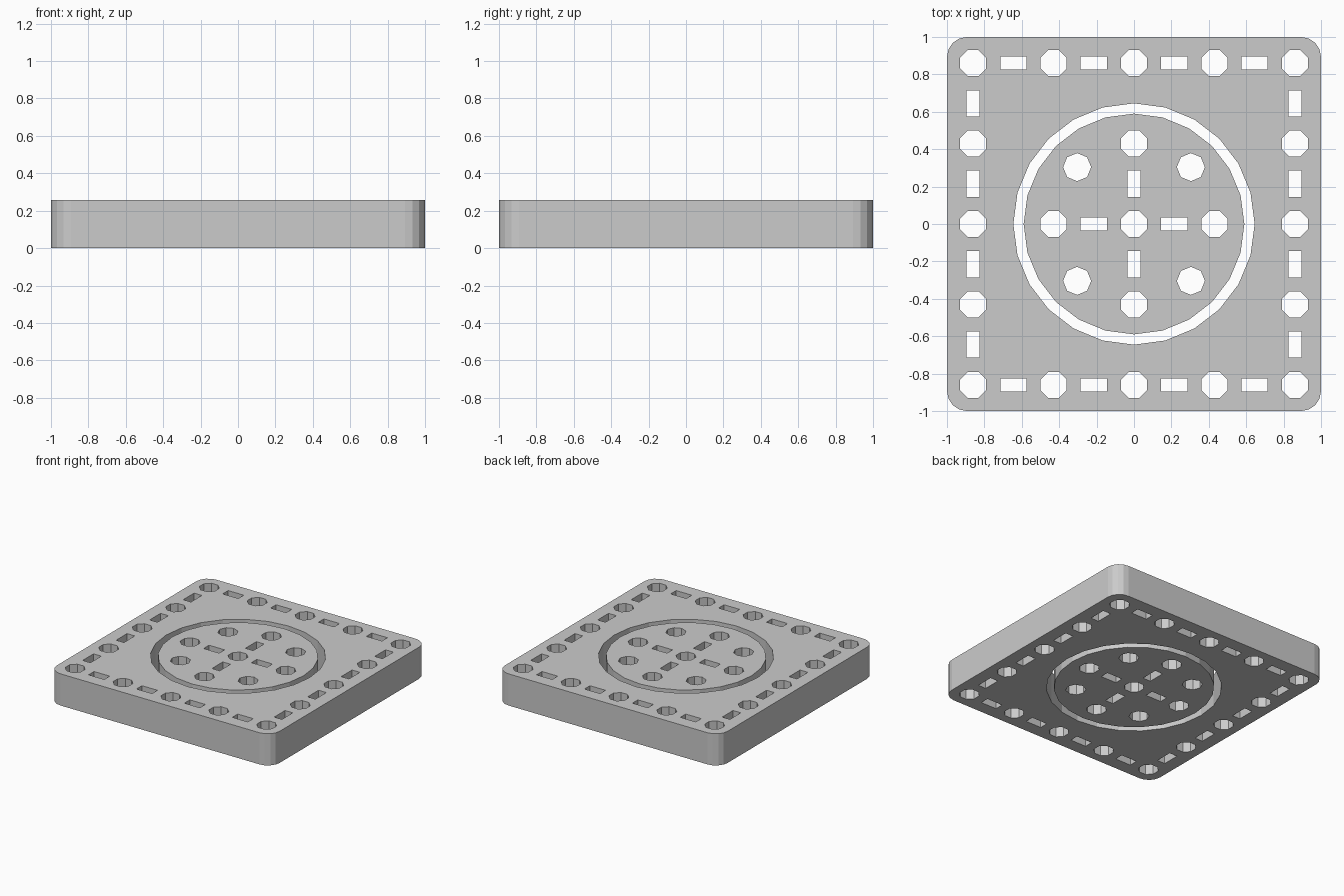
import bpy
import bmesh
from math import cos, sin, pi, radians

cube = bpy.data.objects.get("Cube")
if cube:
    bpy.data.objects.remove(cube, do_unlink=True)

HEIGHT = 0.257
PITCH = 0.43             # spacing between neighbouring round holes
HOLE_R = 0.075
SLOT = (0.14, 0.07)      # slot length and width


def polygon(cx, cy, r, sides, turn=0.0):
    return [(cx + r * cos(turn + 2 * pi * i / sides),
             cy + r * sin(turn + 2 * pi * i / sides)) for i in range(sides)]


def octagon(x, y, turn=pi / 8):
    return polygon(x, y, HOLE_R, 8, turn)


def slot(x, y, vertical=False):
    w, h = reversed(SLOT) if vertical else SLOT
    return [(x + sx * w / 2, y + sy * h / 2)
            for sx, sy in ((-1, -1), (1, -1), (1, 1), (-1, 1))]


def rounded_square(half, r, steps):
    pts = []
    for quarter, (sx, sy) in enumerate(((1, 1), (-1, 1), (-1, -1), (1, -1))):
        for i in range(steps + 1):
            a = (quarter + i / steps) * pi / 2
            pts.append((sx * (half - r) + r * cos(a), sy * (half - r) + r * sin(a)))
    return pts


def extruded_plate(name, loops):
    """Fill an outline with holes, extrude it and turn it into a mesh."""
    curve = bpy.data.curves.new(name + "_outline", 'CURVE')
    curve.dimensions = '2D'
    curve.fill_mode = 'BOTH'
    curve.extrude = HEIGHT / 2
    for loop in loops:
        spline = curve.splines.new('POLY')
        spline.points.add(len(loop) - 1)
        for point, (x, y) in zip(spline.points, loop):
            point.co = (x, y, 0, 1)
        spline.use_cyclic_u = True
    temp = bpy.data.objects.new(name + "_outline", curve)
    bpy.context.collection.objects.link(temp)
    bpy.context.view_layer.update()
    evaluated = temp.evaluated_get(bpy.context.evaluated_depsgraph_get())
    mesh = bpy.data.meshes.new_from_object(evaluated)
    bpy.data.objects.remove(temp, do_unlink=True)
    bpy.data.curves.remove(curve)

    # Weld caps to walls, tidy the caps and stand the part on the ground
    bm = bmesh.new()
    bm.from_mesh(mesh)
    bmesh.ops.remove_doubles(bm, verts=bm.verts, dist=1e-4)
    bmesh.ops.dissolve_limit(bm, angle_limit=radians(1), verts=bm.verts, edges=bm.edges)
    bmesh.ops.translate(bm, verts=bm.verts, vec=(0, 0, HEIGHT / 2))
    bmesh.ops.recalc_face_normals(bm, faces=bm.faces)
    for face in bm.faces:
        face.smooth = False
    bm.to_mesh(mesh)
    bm.free()
    mesh.name = name
    obj = bpy.data.objects.new(name, mesh)
    bpy.context.collection.objects.link(obj)
    return obj


# Outer frame: rounded square, round opening, border of holes and slots
edge = 2 * PITCH
frame = [rounded_square(1.0, 0.107, 4), polygon(0, 0, 0.645, 24)]
for side in (-edge, edge):
    frame += [octagon(i * PITCH, side) for i in range(-2, 3)]
    frame += [octagon(side, i * PITCH) for i in range(-1, 2)]
    for i in range(-2, 2):
        mid = (i + 0.5) * PITCH
        frame += [slot(mid, side), slot(side, mid, vertical=True)]
extruded_plate("outer_frame", frame)

# Centre disc: hub hole, ring of eight holes and a cross of slots
disc = [polygon(0, 0, 0.59, 24), octagon(0, 0)]
for i in range(8):
    a = i * pi / 4
    disc.append(octagon(PITCH * cos(a), PITCH * sin(a), 0 if i % 2 else pi / 8))
for s in (-PITCH / 2, PITCH / 2):
    disc += [slot(s, 0), slot(0, s, vertical=True)]
extruded_plate("centre_disc", disc)
